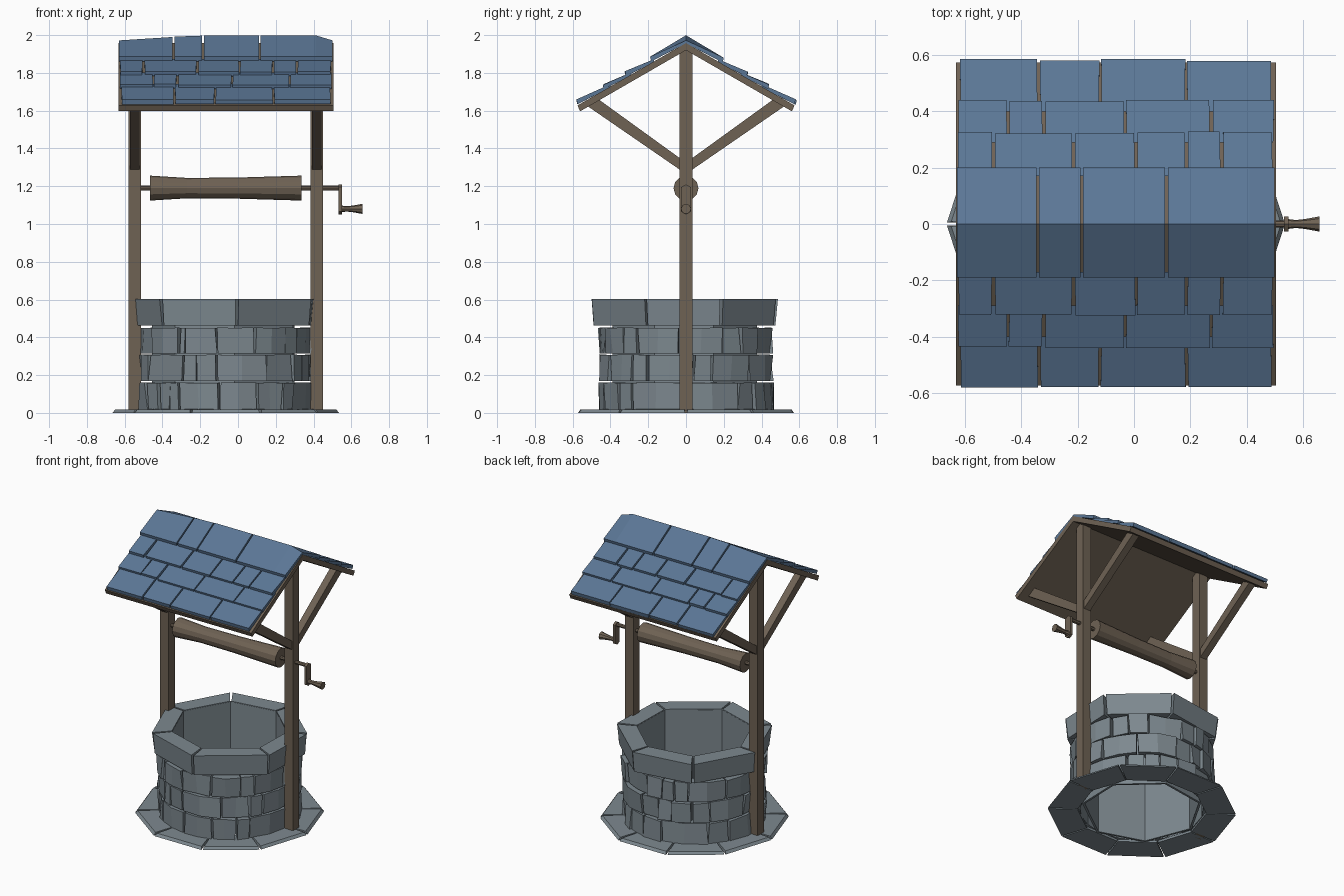
import bpy, bmesh, math, random
from mathutils import Vector

if "Cube" in bpy.data.objects:
    bpy.data.objects.remove(bpy.data.objects["Cube"])

random.seed(7)
CX = -0.065  # well axis


def material(name, rgb):
    m = bpy.data.materials.new(name)
    m.diffuse_color = (*rgb, 1)
    m.use_nodes = True
    m.node_tree.nodes["Principled BSDF"].inputs["Base Color"].default_value = m.diffuse_color
    return m


STONE = material("grey stone", (0.205, 0.248, 0.275))
WOOD = material("brown wood", (0.158, 0.122, 0.088))
SLATE = material("blue slate", (0.105, 0.184, 0.305))


def finish(name, bm, mat):
    bmesh.ops.recalc_face_normals(bm, faces=bm.faces)
    me = bpy.data.meshes.new(name)
    bm.to_mesh(me)
    bm.free()
    me.materials.append(mat)
    ob = bpy.data.objects.new(name, me)
    bpy.context.collection.objects.link(ob)
    return ob


def loft(bm, sections):
    """Closed solid through matching rings of points."""
    rings = [[bm.verts.new(p) for p in s] for s in sections]
    n = len(rings[0])
    for a, b in zip(rings, rings[1:]):
        for i in range(n):
            j = (i + 1) % n
            bm.faces.new((a[i], a[j], b[j], b[i]))
    bm.faces.new(rings[0])
    bm.faces.new(rings[-1])


def extrude_x(name, yz, x0, x1, mat):
    bm = bmesh.new()
    loft(bm, [[(x, y, z) for y, z in yz] for x in (x0, x1)])
    return finish(name, bm, mat)


def lathe_x(name, profile, z, sides, mat):
    bm = bmesh.new()
    loft(bm, [[(x, r * math.cos(t), z + r * math.sin(t))
               for t in (math.tau * i / sides for i in range(sides))]
              for x, r in profile])
    return finish(name, bm, mat)


def polar(deg, r, z):
    a = math.radians(deg)
    return (CX + r * math.cos(a), r * math.sin(a), z)


def ring_stone(bm, a0, a1, r0, r1, z0, z1, rough=0.0, mid=False, flare=0.0):
    """Wedge stone between two angles; rough shifts the outer corners."""
    j = lambda s=1: random.uniform(-rough, rough) * s
    angles = [a0, (a0 + a1) / 2, a1] if mid else [a0, a1]
    loft(bm, [[polar(a, r0, z0), polar(a + j(70), r1 - flare + j(), z0),
               polar(a + j(70), r1 + j(), z1 + j(0.2)), polar(a, r0, z1)]
              for a in angles])


# Ground paving: ten flat slabs
bm = bmesh.new()
for i in range(10):
    a = 36 * i
    loft(bm, [[polar(t, 0.41, 0), polar(t, 0.6, 0), polar(t + e, 0.585, 0.018), polar(t, 0.41, 0.02)]
              for t, e in ((a + 0.5, 0.3), (a + 35.5, -0.3))])
finish("paving_slabs", bm, STONE)

# Three courses of irregular stones, wide and narrow ones mixed
front_joints = [
    [-0.42, -0.36, -0.31, -0.10, 0.10, 0.23, 0.29],
    [-0.47, -0.29, -0.22, -0.11, 0.15, 0.29, 0.34],
    [-0.45, -0.31, -0.28, -0.11, 0.09, 0.25, 0.31],
]
for row, (joints, z0, z1) in enumerate(zip(front_joints, (0.015, 0.17, 0.315), (0.16, 0.307, 0.45))):
    cuts = [-90 + math.degrees(math.asin((x - CX) / 0.455)) for x in joints]
    end = cuts[0] + 360
    widths = [random.choice((9, 14, 24, 27)) + random.uniform(-2, 2) for _ in range(11)]
    scale = (end - cuts[-1]) / sum(widths)
    for w in widths:
        cuts.append(cuts[-1] + w * scale)
    bm = bmesh.new()
    for a0, a1 in zip(cuts, cuts[1:]):
        ring_stone(bm, a0 + 0.6, a1 - 0.6, 0.392, 0.458 + random.uniform(-0.008, 0.008),
                   z0, z1, 0.01, a1 - a0 > 18)
    finish(f"stone_course_{row + 1}", bm, STONE)

# Coping: seven large stones
corners = [-133, -83, -25, 22, 73, 124, 176, 227]
bm = bmesh.new()
for a0, a1 in zip(corners, corners[1:]):
    ring_stone(bm, a0 + 0.8, a1 - 0.8, 0.375, 0.502, 0.462, 0.603, 0.005, False, 0.012)
finish("coping_stones", bm, STONE)

# Lining of the shaft, aligned with the coping
bm = bmesh.new()
rings = [[bm.verts.new(polar(a, r, z)) for a in corners[:-1]]
         for r, z in ((0.376, 0.0), (0.376, 0.598), (0.392, 0.598), (0.392, 0.0))]
for k in range(4):
    for i in range(7):
        j = (i + 1) % 7
        a, b = rings[k], rings[(k + 1) % 4]
        bm.faces.new((a[i], a[j], b[j], b[i]))
finish("shaft_lining", bm, STONE)

# Posts and diagonal braces
for side, x in (("left", -0.5475), ("right", 0.4175)):
    extrude_x(f"{side}_post", [(-0.034, 0), (0.034, 0), (0.034, 1.93), (0, 1.945), (-0.034, 1.93)],
              x - 0.033, x + 0.033, WOOD)
    for end, s in (("front", -1), ("back", 1)):
        extrude_x(f"{side}_{end}_brace",
                  [(0, 1.265), (s * 0.53, 1.63), (s * 0.47, 1.665), (0, 1.325)],
                  x - 0.025, x + 0.025, WOOD)

# Roof deck, bent over the ridge
SLOPE = 0.575
deck = lambda d: 1.958 - SLOPE * d
extrude_x("roof_deck",
          [(0, 1.958), (0.575, deck(0.575)), (0.56, 1.597), (0, 1.92), (-0.56, 1.597), (-0.575, deck(0.575))],
          -0.632, 0.505, WOOD)

# Slates: three overlapping rows on each slope
rows = [
    (0.17, 0.325, [-0.63, -0.5, -0.215, 0.008, 0.187, 0.313, 0.498]),
    (0.29, 0.438, [-0.63, -0.447, -0.32, -0.03, 0.275, 0.5]),
    (0.40, 0.584, [-0.622, -0.338, -0.12, 0.185, 0.492]),
]
bm = bmesh.new()
for s in (-1, 1):
    for d0, d1, xs in rows:
        for x0, x1 in zip(xs, xs[1:]):
            low = d1 + random.uniform(-0.004, 0.004)
            lift = random.uniform(0.030, 0.037)
            loft(bm, [[(x, s * d0, deck(d0) - 0.005), (x, s * d0, deck(d0) + 0.012),
                       (x + e, s * low, deck(low) + lift), (x + e, s * (low - 0.006), deck(low) + 0.01)]
                      for x, e in ((x0 + 0.005, random.uniform(-0.004, 0.004)),
                                   (x1 - 0.005, random.uniform(-0.004, 0.004)))])
finish("roof_slates", bm, SLATE)

# Ridge slates, bent over the top and dipping at both ends
bm = bmesh.new()
ridge = [(-0.63, -0.346, 1.972, 1.99), (-0.337, -0.19, 1.992, 1.997), (-0.181, 0.11, 1.999, 1.999),
         (0.12, 0.41, 1.999, 1.999), (0.41, 0.5, 1.999, 1.972)]
for x0, x1, h0, h1 in ridge:
    loft(bm, [[(x, 0, h), (x, 0.2, deck(0.2) + 0.037), (x, 0.194, deck(0.2) + 0.012), (x, 0, 1.956),
               (x, -0.184, deck(0.19) + 0.012), (x, -0.19, deck(0.19) + 0.037)]
              for x, h in ((x0, h0), (x1, h1))])
finish("ridge_slates", bm, SLATE)

# Windlass: log, axle, crank arm and flared grip
lathe_x("windlass_log", [(-0.465, 0.066), (-0.27, 0.054), (0.0, 0.056), (0.335, 0.066)], 1.19, 12, WOOD)
lathe_x("axle", [(-0.53, 0.013), (0.545, 0.013)], 1.19, 8, WOOD)
extrude_x("crank_arm", [(-0.026, 1.065), (0, 1.05), (0.026, 1.065), (0.026, 1.195), (0, 1.21), (-0.026, 1.195)],
          0.533, 0.55, WOOD)
lathe_x("crank_grip", [(0.545, 0.018), (0.575, 0.014), (0.61, 0.018), (0.66, 0.027)], 1.08, 8, WOOD)
